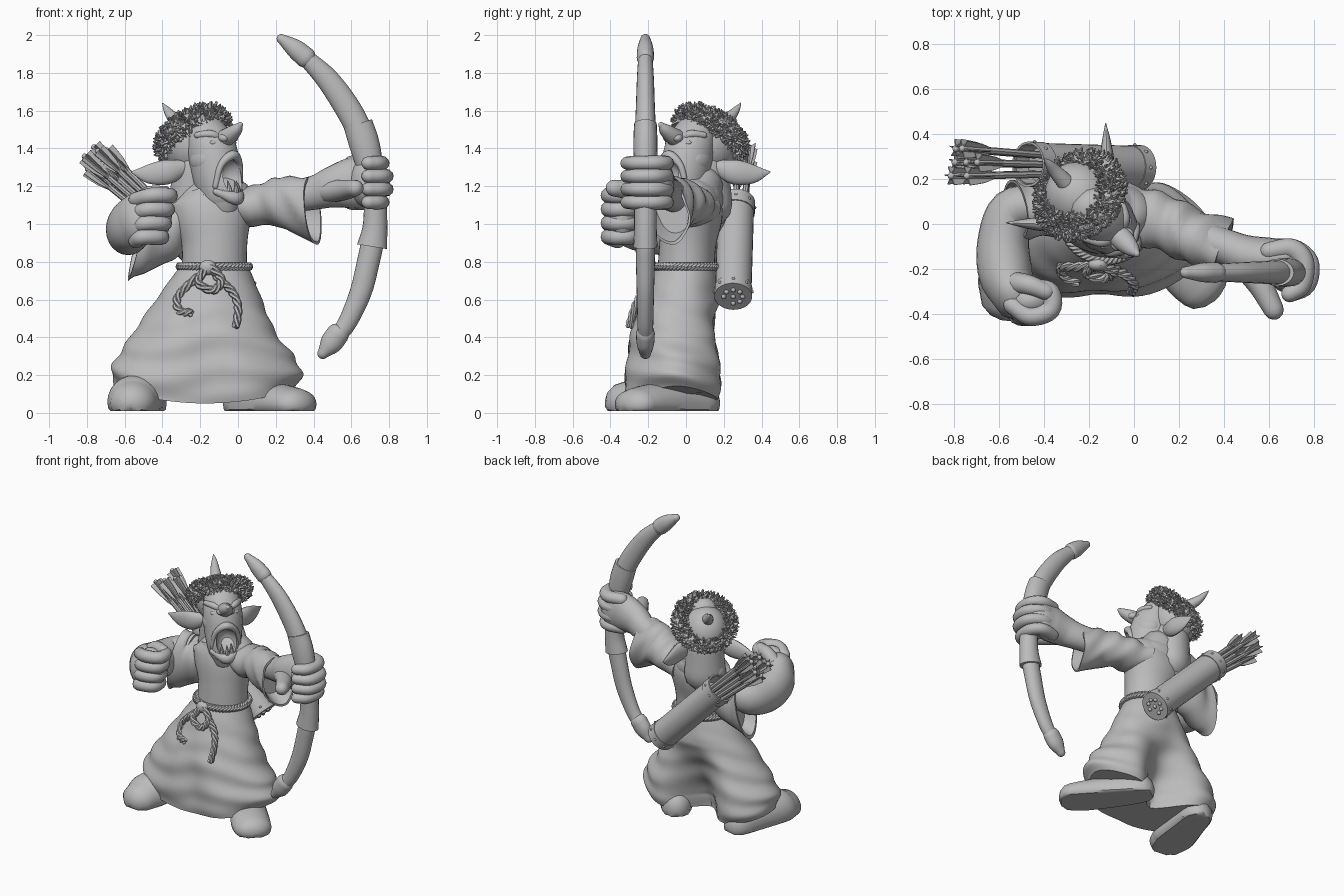
import bpy, bmesh, math, random
from mathutils import Vector, Matrix

if "Cube" in bpy.data.objects:
    bpy.data.objects.remove(bpy.data.objects["Cube"])
random.seed(4)
Z, Y = Vector((0, 0, 1)), Vector((0, 1, 0))
grey = bpy.data.materials.new("plain grey")
grey.use_nodes = True
grey.diffuse_color = (0.5, 0.5, 0.5, 1)
grey.node_tree.nodes["Principled BSDF"].inputs["Base Color"].default_value = grey.diffuse_color
parts = []


def finish(name, bm, matrix=None):
    bmesh.ops.recalc_face_normals(bm, faces=bm.faces)
    if matrix:
        bm.transform(matrix)
    me = bpy.data.meshes.new(name)
    bm.to_mesh(me)
    bm.free()
    me.materials.append(grey)
    ob = bpy.data.objects.new(name, me)
    bpy.context.collection.objects.link(ob)
    parts.append(ob)
    return ob


def spline(pts, sub):
    """Catmull-Rom through points of any dimension."""
    p = [Vector(q) for q in pts]
    p = [p[0] * 2 - p[1]] + p + [p[-1] * 2 - p[-2]]
    out = []
    for i in range(1, len(p) - 2):
        a, b, c, d = p[i - 1:i + 3]
        for k in range(sub):
            t = k / sub
            out.append((b * 2 + (c - a) * t + (a * 2 - b * 5 + c * 4 - d) * t ** 2
                        + (b * 3 - a - c * 3 + d) * t ** 3) * 0.5)
    return out + [p[-2]]


def tube(name, pts, ref=Z, n=16, sub=5, ends="round", warp=None, matrix=None):
    """Loft of ellipses; each point is x, y, z, side radius, ref radius."""
    s = spline(pts, sub)
    rings = []
    for i, p in enumerate(s):
        t = Vector((s[min(i + 1, len(s) - 1)] - s[max(i - 1, 0)])[:3]).normalized()
        u = t.cross(ref).normalized()
        rings.append((Vector(p[:3]), t, u, u.cross(t), abs(p[3]), abs(p[4])))

    def cap(ring, sign):
        c, t, u, v, a, b = ring
        if ends == "round":
            steps = [(math.cos(k), math.sin(k) * min(a, b)) for k in (0.5, 1.0, 1.4)]
        elif ends == "hollow" and sign > 0:
            steps = [(0.9, 0), (0.8, -0.08)]
        else:
            steps = []
        return [(c + t * o * sign, t, u, v, a * f, b * f) for f, o in steps]
    rings = cap(rings[0], -1)[::-1] + rings + cap(rings[-1], 1)
    bm = bmesh.new()
    loops = []
    for c, t, u, v, a, b in rings:
        loop = []
        for k in range(n):
            w = math.tau * k / n
            q = c + u * a * math.cos(w) + v * b * math.sin(w)
            loop.append(bm.verts.new(warp(q) if warp else q))
        loops.append(loop)
    for l, m in zip(loops, loops[1:]):
        for k in range(n):
            bm.faces.new((l[k], l[(k + 1) % n], m[(k + 1) % n], m[k]))
    bm.faces.new(loops[0])
    bm.faces.new(loops[-1])
    return finish(name, bm, matrix)


def blob(name, c, r, matrix=None):
    bm = bmesh.new()
    m = Matrix.Translation(c) @ Matrix.Diagonal((*r, 1))
    bmesh.ops.create_uvsphere(bm, u_segments=24, v_segments=16, radius=1, matrix=m)
    return finish(name, bm, matrix)


def rope(name, pts, ref=Z, r=0.012):
    s = spline(pts, 6)
    for j in range(3):
        strand = []
        for i, p in enumerate(s):
            t = (s[min(i + 1, len(s) - 1)] - s[max(i - 1, 0)]).normalized()
            u = t.cross(ref).normalized()
            w = i * 0.75 + j * math.tau / 3
            strand.append((*(p + (u * math.cos(w) + u.cross(t) * math.sin(w)) * r), r, r))
        tube(f"{name}_strand_{j}", strand, ref, 6, 2)


# Robe: wrinkled skirt drawn in between the legs at the back, torso and drooping sleeves
def clamp(v):
    return min(1, max(0, v))


def skirt_folds(v):
    x, y, z = v.x + 0.125, v.y, v.z
    w = math.atan2(y, x)
    fade, low = clamp((0.79 - z) / 0.35), clamp((0.4 - z) / 0.3)
    k = 1 + fade * (0.02 * math.sin(42 * z + 2.2 * math.sin(w * 2 + 0.6) + w)
                    + 0.014 * math.sin(w * 7 + 9 * z))
    square = 1 + 0.1 * clamp((0.6 - z) / 0.35) * math.sin(2 * w) ** 2
    tuck = 0.95 * clamp((0.58 - z) / 0.4) * math.exp(-(x / 0.16) ** 2) * max(0, y)
    return Vector((x * k * square - 0.125 - 0.05 * fade, y * k * square - tuck - 0.05 * fade,
                   z + low * (0.4 * x ** 2 - 0.05)))


def left_cloth(v):
    lean = clamp((v.x - 0.1) / 0.25)
    wave = Vector((0, 0.008, 0.006)) * math.sin(45 * v.x + 14 * v.z)
    return v + wave + Vector((0.4 * (1.07 - v.z) * lean, 0, 0))


def right_cloth(v):
    lean = clamp((-0.2 - v.x) / 0.2)
    wave = Vector((0, 0.008, 0.006)) * math.sin(45 * v.x + 14 * v.z)
    return v + wave + Vector((0.4 * (v.z - 0.97) * lean, 0, 0))


tube("skirt", [(-.125, 0, z, a, b) for z, a, b in (
    (.79, .172, .15), (.7, .225, .18), (.6, .28, .205), (.42, .38, .24), (.28, .47, .255),
    (.17, .505, .265), (.1, .48, .25))], Y, 96, 10, "flat", skirt_folds)
tube("torso", [(-.125, 0, .76, .172, .15), (-.125, .01, .9, .175, .15), (-.135, .03, 1.03, .21, .16),
               (-.14, .05, 1.12, .225, .15), (-.16, .08, 1.19, .15, .12)], Y, 40, 6, "round")
blob("upper_back", (-.17, .1, 1.13), (.2, .1, .11))
tube("collar", [(-.15, .04, 1.13, .16, .14), (-.16, .05, 1.17, .15, .13)], Y, 32, 3, "hollow")
tube("left_sleeve", [(-.05, .05, 1.08, .13, .1), (.12, .01, 1.1, .125, .11), (.26, -.05, 1.11, .12, .14),
                     (.395, -.1, 1.07, .125, .19)], Z, 28, 6, "hollow", left_cloth)
tube("right_sleeve", [(-.15, .05, 1.06, .12, .1), (-.3, .08, 1.02, .13, .12), (-.41, .07, .95, .13, .18),
                      (-.51, .06, .93, .13, .24)], Z, 28, 6, "hollow", right_cloth)

# Rope belt with knot, loop and hanging ends
rope("belt", [(-.125 + .182 * math.cos(a * math.tau / 24), .16 * math.sin(a * math.tau / 24), .775)
              for a in range(25)])
rope("belt_long_end", [(-.16, -.17, .78), (-.09, -.2, .7), (-.03, -.23, .64), (0, -.27, .56), (-.01, -.3, .46)], Y)
rope("belt_short_end", [(-.16, -.18, .76), (-.25, -.19, .69), (-.32, -.19, .61), (-.31, -.23, .54), (-.25, -.26, .53)], Y)
rope("belt_loop", [(-.17, -.18, .77), (-.21, -.22, .69), (-.13, -.24, .65), (-.09, -.21, .71), (-.16, -.18, .79)], Y)
blob("belt_knot", (-.16, -.18, .77), (.045, .03, .04))


# Feet and legs
def on_ground(v):
    return Vector((v.x, v.y, max(0.01, v.z)))


tube("left_foot", [(.02, .08, .05, .1, .12), (.1, -.03, .05, .115, .125), (.24, -.2, .05, .13, .1),
                   (.31, -.27, .045, .125, .085)], Z, 24, 5, "round", on_ground)
tube("right_foot", [(-.48, .07, .05, .105, .12), (-.51, -.06, .06, .12, .13), (-.55, -.24, .06, .14, .14),
                    (-.56, -.32, .055, .125, .11)], Z, 24, 5, "round", on_ground)
tube("left_leg", [(.05, .05, .1, .09, .09), (.06, -.03, .4, .09, .09)], Y)
tube("right_leg", [(-.48, .05, .1, .09, .09), (-.38, -.02, .45, .09, .09)], Y)

# Left arm and hand gripping the bow
tube("left_forearm", [(.2, -.03, 1.13, .08, .08), (.4, -.1, 1.165, .08, .09), (.5, -.14, 1.195, .09, .11),
                      (.6, -.15, 1.215, .09, .135), (.68, -.14, 1.22, .075, .135)], Z, 24)
blob("left_palm", (.69, -.19, 1.22), (.1, .12, .135))
for i in range(4):
    z, x = 1.322 - i * .069, -.02 if i in (0, 3) else 0
    tube(f"left_finger_{i}", [(.6, -.12, z, .04, .04), (.7, -.11, z, .045, .04), (.775 + x, -.17, z, .045, .04),
                              (.765 + x, -.27, z, .042, .038), (.69, -.31, z, .038, .036)], Z, 12)
tube("left_thumb", [(.48, -.17, 1.17, .06, .06), (.56, -.27, 1.18, .055, .055), (.62, -.38, 1.19, .045, .045)], Z, 14)

# Right arm bent into a drawing fist
tube("right_arm", [(-.4, .09, 1.04, .08, .08), (-.54, .06, .98, .1, .11), (-.58, -.08, .965, .115, .13),
                   (-.57, -.22, .99, .12, .14), (-.53, -.32, 1.03, .1, .14)], Z, 24)
blob("right_palm", (-.46, -.34, 1.04), (.11, .085, .14))
for i in range(4):
    z, x = 1.15 - i * .073, -.015 * i
    tube(f"right_finger_{i}", [(-.54, -.36, z - .02, .04, .04), (-.46 + x, -.41, z, .042, .042),
                               (-.37 + x, -.38, z, .043, .042), (-.37 + x, -.3, z, .04, .04),
                               (-.44 + x, -.28, z, .038, .038)], Z, 12)
tube("right_thumb", [(-.54, -.26, 1.1, .05, .05), (-.47, -.27, 1.155, .045, .045), (-.39, -.3, 1.165, .038, .038)], Z, 14)

# Bow with end caps and grip guards
def bow_tube(name, pts, ends="round"):
    tube(name, [(x, -.215, z, a, b) for x, z, a, b in pts], Y, 20, 5, ends)


bow_tube("bow_limbs", [(.36, 1.88, .045, .038), (.47, 1.77, .06, .045), (.57, 1.63, .068, .05), (.64, 1.5, .068, .055),
                       (.69, 1.36, .065, .055), (.72, 1.2, .055, .055), (.725, 1.05, .055, .055),
                       (.71, .9, .06, .052), (.69, .8, .06, .05), (.65, .64, .058, .046), (.58, .48, .05, .042),
                       (.52, .4, .045, .04)])
bow_tube("bow_top_cap", [(.36, 1.88, .056, .046), (.3, 1.93, .05, .042), (.23, 1.98, .026, .026)])
bow_tube("bow_bottom_cap", [(.53, .42, .06, .05), (.49, .365, .058, .046), (.45, .315, .03, .03)])
bow_tube("bow_top_guard", [(.635, 1.53, .078, .06), (.67, 1.42, .08, .064), (.705, 1.28, .068, .06)], "flat")
bow_tube("bow_bottom_guard", [(.728, 1.1, .06, .06), (.725, .98, .066, .06), (.71, .88, .08, .064)], "flat")

# Quiver with bands, rivets and arrows
base, top = Vector((.025, .25, .62)), Vector((-.465, .265, 1.11))
axis = (top - base).normalized()
side = axis.cross(Y).normalized()


def along(name, a, b, r, n=28, ends="flat"):
    return tube(name, [(*(base + axis * a), r, r), (*(base + axis * b), r, r)], Y, n, 2, ends)


along("quiver", 0, .69, .096, 28, "hollow")
along("quiver_base_band", -.005, .06, .1)
along("quiver_top_band", .62, .7, .101, 28, "hollow")
for i in range(8):
    w = i * math.tau / 8
    d = side * math.cos(w) + Y * math.sin(w)
    for a in (.03, .66):
        blob("quiver_rivet", base + axis * a + d * .1, (.008,) * 3)
    blob("quiver_base_stud", base - axis * .006 + d * (.05 if i < 7 else 0), (.013,) * 3)
for i in range(7):
    w = i * math.tau / 6
    d = (side * math.cos(w) + Y * math.sin(w)) * (0 if i == 6 else 1)
    a = base + axis * .4 + d * .04
    b = base + axis * (1.06 + .03 * (i % 3)) + d * .07 + Vector((-.02, 0, -.03))
    tube(f"arrow_shaft_{i}", [(*a, .016, .016), (*b, .016, .016)], Y, 8, 1)
    for turn in (0.3, 1.35, 2.4):
        ref = side * math.cos(turn + i) + Y * math.sin(turn + i)
        tube(f"arrow_vane_{i}", [(*a.lerp(b, .74), .004, .012), (*a.lerp(b, .86), .004, .04),
                                 (*a.lerp(b, 1.0), .004, .052)], ref, 6, 2, "flat")

# Head, built facing -y and then turned toward the model's left
H = Matrix.Translation((-.2, .08, 0)) @ Matrix.Rotation(math.pi / 4, 4, "Z")
tube("neck", [(0, .05, 1.1, .14, .12), (0, .03, 1.3, .125, .13)], Y, 20, matrix=H)
blob("skull", (0, .06, 1.42), (.15, .16, .165), H)
face = tube("face", [(0, -.01, 1.53, .1, .09), (0, -.08, 1.41, .13, .13), (0, -.12, 1.27, .125, .135),
                     (0, -.155, 1.15, .105, .125), (0, -.165, 1.1, .085, .1)], Y, 28, 6, matrix=H)
cutter = blob("mouth_cutter", (0, -.29, 1.25), (.075, .13, .1), H)
parts.remove(cutter)
cut = face.modifiers.new("mouth", "BOOLEAN")
cut.object = cutter
cut.solver = "EXACT"
bpy.context.view_layer.objects.active = face
bpy.ops.object.modifier_apply(modifier="mouth")
bpy.data.objects.remove(cutter)
tube("upper_lip", [(-.09, -.205, 1.2, .016, .016), (-.07, -.225, 1.31, .018, .018), (0, -.245, 1.365, .026, .028),
                   (.07, -.225, 1.31, .018, .018), (.09, -.205, 1.2, .016, .016)], Y, 12, matrix=H)
tube("lower_lip", [(-.09, -.21, 1.17, .018, .018), (0, -.275, 1.135, .028, .035), (.09, -.21, 1.17, .018, .018)], Z, 12, matrix=H)
tube("nose", [(0, -.13, 1.43, .05, .05), (0, -.21, 1.465, .05, .045), (0, -.27, 1.5, .035, .032),
              (0, -.3, 1.525, .015, .015)], Z, 16, matrix=H)
for i in range(5):
    x = (i - 2) * .032
    y = -.265 + abs(i - 2) * .018
    tube("lower_tooth", [(x, y, 1.14, .017, .017), (x, y - .005, 1.18, .014, .014), (x, y + .01, 1.23, .002, .002)],
         Y, 8, 3, "flat", matrix=H)
for s, label in ((1, "left"), (-1, "right")):
    tube(label + "_ear", [(s * .1, .02, 1.3, .03, .04), (s * .18, .07, 1.275, .035, .065),
                          (s * .25, .14, 1.265, .022, .05), (s * .31, .205, 1.275, .003, .004)], Z, 16, matrix=H)
    tube(label + "_brow", [(s * .02, -.17, 1.45, .025, .022), (s * .07, -.15, 1.475, .026, .022),
                           (s * .11, -.09, 1.47, .02, .018)], Z, 12, matrix=H)
    blob(label + "_eye", (s * .065, -.17, 1.43), (.03, .02, .016), H)
    blob(label + "_nostril", (s * .035, -.21, 1.455), (.025, .03, .022), H)
    blob(label + "_cheek", (s * .1, -.1, 1.34), (.035, .07, .06), H)

# Tilted crown of shaggy tufts around a bald dome, with a horn
n = Vector((-.46, .46, .76)).normalized()
f = Vector((.54, -.54, .65)).normalized()
s = n.cross(f)
centre = Vector((-.24, .13, 1.475))
bm = bmesh.new()
for i in range(1800):
    w, q = random.uniform(0, math.tau), random.uniform(0, math.tau)
    out = f * math.cos(w) + s * math.sin(w)
    d = (out * math.cos(q) + n * math.sin(q)).normalized()
    p = centre + out * .155 + d * .045
    d = (d + Vector([random.uniform(-.7, .7) for _ in range(3)])).normalized()
    size = random.uniform(.025, .045)
    m = Matrix.Translation(p + d * size * .3) @ d.to_track_quat("Z", "Y").to_matrix().to_4x4()
    bmesh.ops.create_cone(bm, cap_ends=True, segments=4, radius1=.014, radius2=.003, depth=size, matrix=m)
finish("hair_tufts", bm)
ring = [centre + (f * math.cos(k * math.tau / 24) + s * math.sin(k * math.tau / 24)) * .155 for k in range(25)]
tube("hair_band", [(*p, .05, .05) for p in ring], n, 12, 2)
tube("horn", [(-.3, .18, 1.53, .04, .04), (-.35, .235, 1.57, .03, .03), (-.38, .27, 1.61, .017, .017),
              (-.4, .29, 1.64, .002, .002)], Y, 14)

# Smooth shading with sharp edges kept
bpy.ops.object.select_all(action="DESELECT")
for ob in parts:
    ob.select_set(True)
bpy.context.view_layer.objects.active = parts[0]
bpy.ops.object.shade_smooth_by_angle(angle=math.radians(40))
